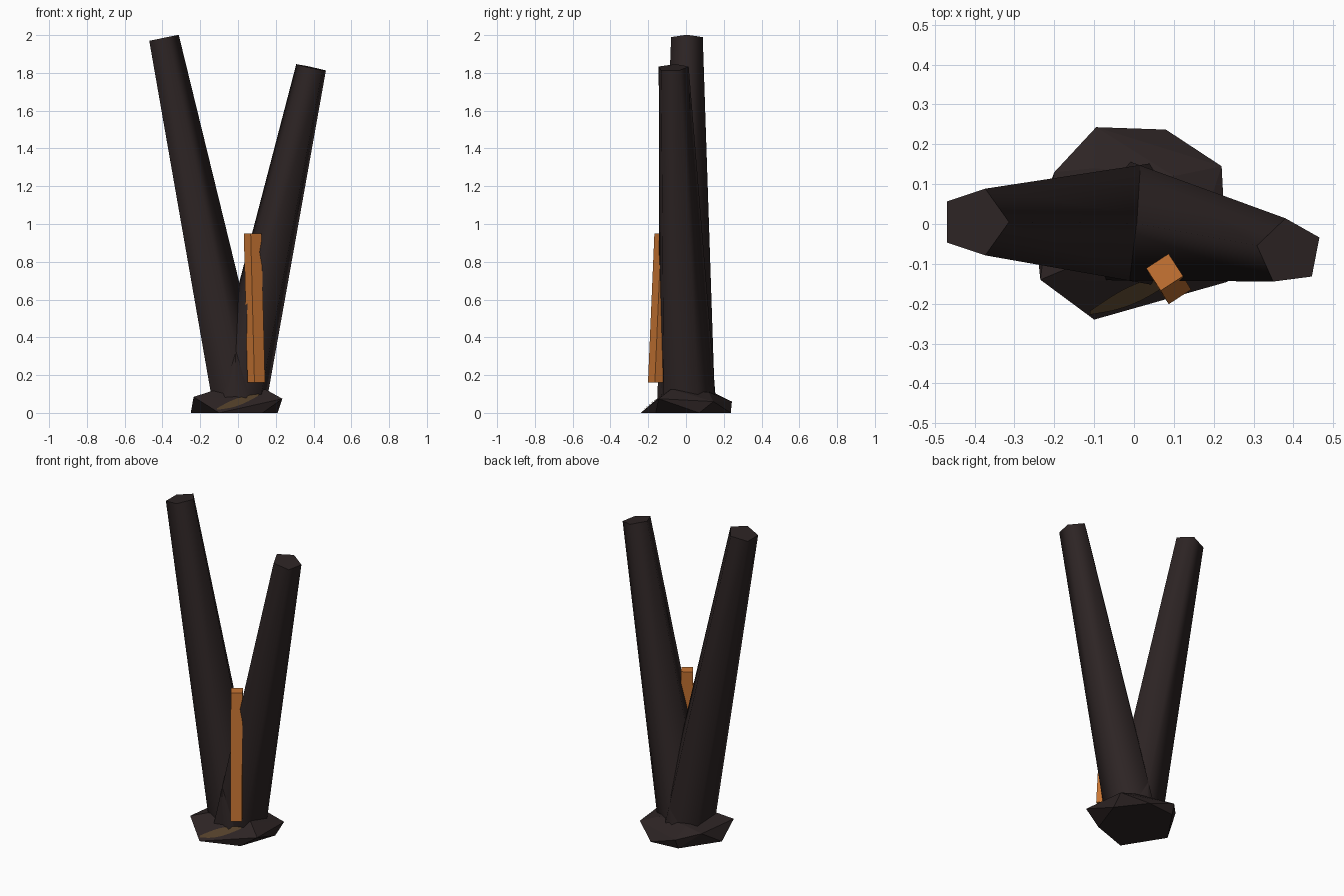
import bpy, bmesh, math
from mathutils import Vector, Matrix
from mathutils.bvhtree import BVHTree

cube = bpy.data.objects.get("Cube")
if cube:
    bpy.data.objects.remove(cube, do_unlink=True)


def material(name, rgb):
    mat = bpy.data.materials.new(name)
    mat.use_nodes = True
    mat.diffuse_color = (*rgb, 1)
    mat.node_tree.nodes["Principled BSDF"].inputs["Base Color"].default_value = (*rgb, 1)
    return mat


charred = material("dark_charred_brown", (0.026, 0.0176, 0.0176))
copper = material("copper_orange", (0.578, 0.178, 0.033))
brown = material("muted_brown", (0.085, 0.05, 0.022))


def add_object(name, bm, mat):
    bmesh.ops.recalc_face_normals(bm, faces=bm.faces)
    mesh = bpy.data.meshes.new(name)
    bm.to_mesh(mesh)
    bm.free()
    mesh.materials.append(mat)
    obj = bpy.data.objects.new(name, mesh)
    bpy.context.collection.objects.link(obj)
    return obj


def tapered_limb(name, start, end, r_start, r_end, turn):
    """Five-sided tapering trunk between two points, smooth around its sides."""
    start, end = Vector(start), Vector(end)
    axis = end - start
    tilt = Vector((0, 0, 1)).rotation_difference(axis).to_matrix().to_4x4()
    bm = bmesh.new()
    rings = []
    for centre, radius in ((start, r_start), (end, r_end)):
        ring = []
        for i in range(5):
            a = math.radians(turn) + math.tau * i / 5
            p = Vector((radius * math.cos(a), radius * math.sin(a), 0))
            ring.append(bm.verts.new(centre + tilt @ p))
        rings.append(ring)
    low, high = rings
    for i in range(5):
        j = (i + 1) % 5
        bm.faces.new((low[i], low[j], high[j], high[i]))
    bm.faces.new(low[::-1])
    bm.faces.new(high)
    obj = add_object(name, bm, charred)
    bpy.ops.object.select_all(action="DESELECT")
    obj.select_set(True)
    bpy.context.view_layer.objects.active = obj
    bpy.ops.object.shade_smooth_by_angle(angle=math.radians(80))


# Two leaning trunks that fork from the base
tapered_limb("right_trunk", (0, 0, 0.04), (-0.4, 0.005, 1.984), 0.161, 0.088, 0)
tapered_limb("left_trunk", (0, 0, 0.04), (0.39, -0.07, 1.828), 0.161, 0.085, 25)

# Rough faceted base: ground outline, widest points, top points
rock_points = [
    (-0.25, 0, 0), (-0.1, -0.24, 0), (0.13, -0.16, 0),
    (0.21, 0.07, 0), (0.08, 0.237, 0), (-0.1, 0.22, 0),
    (-0.235, -0.14, 0.085), (0.235, -0.145, 0.075), (0.22, 0.145, 0.06),
    (-0.095, 0.243, 0.06), (-0.2, 0.13, 0.085),
    (-0.14, -0.1, 0.115), (0.145, -0.08, 0.125), (0.1, 0.12, 0.11), (-0.1, 0.14, 0.11),
]
bm = bmesh.new()
for p in rock_points:
    bm.verts.new(p)
bmesh.ops.convex_hull(bm, input=bm.verts)
bm.faces.ensure_lookup_table()
surface = BVHTree.FromBMesh(bm)
add_object("rock_base", bm, charred)

# Brown vein laid over the front of the base
vein = bmesh.new()
previous = None
steps = 16
for i in range(steps + 1):
    t = i / steps
    x = -0.11 + 0.22 * t
    mid = 0.018 + 0.075 * t
    half = 0.004 + 0.016 * math.sin(math.pi * t)
    pair = []
    for z in (mid - half, mid + half):
        hit, normal, _, _ = surface.ray_cast(Vector((x, -1, z)), Vector((0, 1, 0)))
        if hit:
            pair.append(vein.verts.new(hit + Vector((0, -0.004, 0.003))))
    if len(pair) < 2:
        previous = None
        continue
    if previous:
        vein.faces.new((previous[0], pair[0], pair[1], previous[1]))
    previous = pair
add_object("base_vein", vein, brown)

# Square copper bar leaning against the fork
bar = bmesh.new()
bmesh.ops.create_cube(bar, size=1)
turn = Matrix.Rotation(math.radians(33), 4, "Z")
foot, head = Vector((0.097, -0.155, 0.16)), Vector((0.077, -0.121, 0.95))
for v in bar.verts:
    offset = turn @ Vector((v.co.x * 0.067, v.co.y * 0.067, 0))
    v.co = (head if v.co.z > 0 else foot) + offset
add_object("copper_bar", bar, copper)
